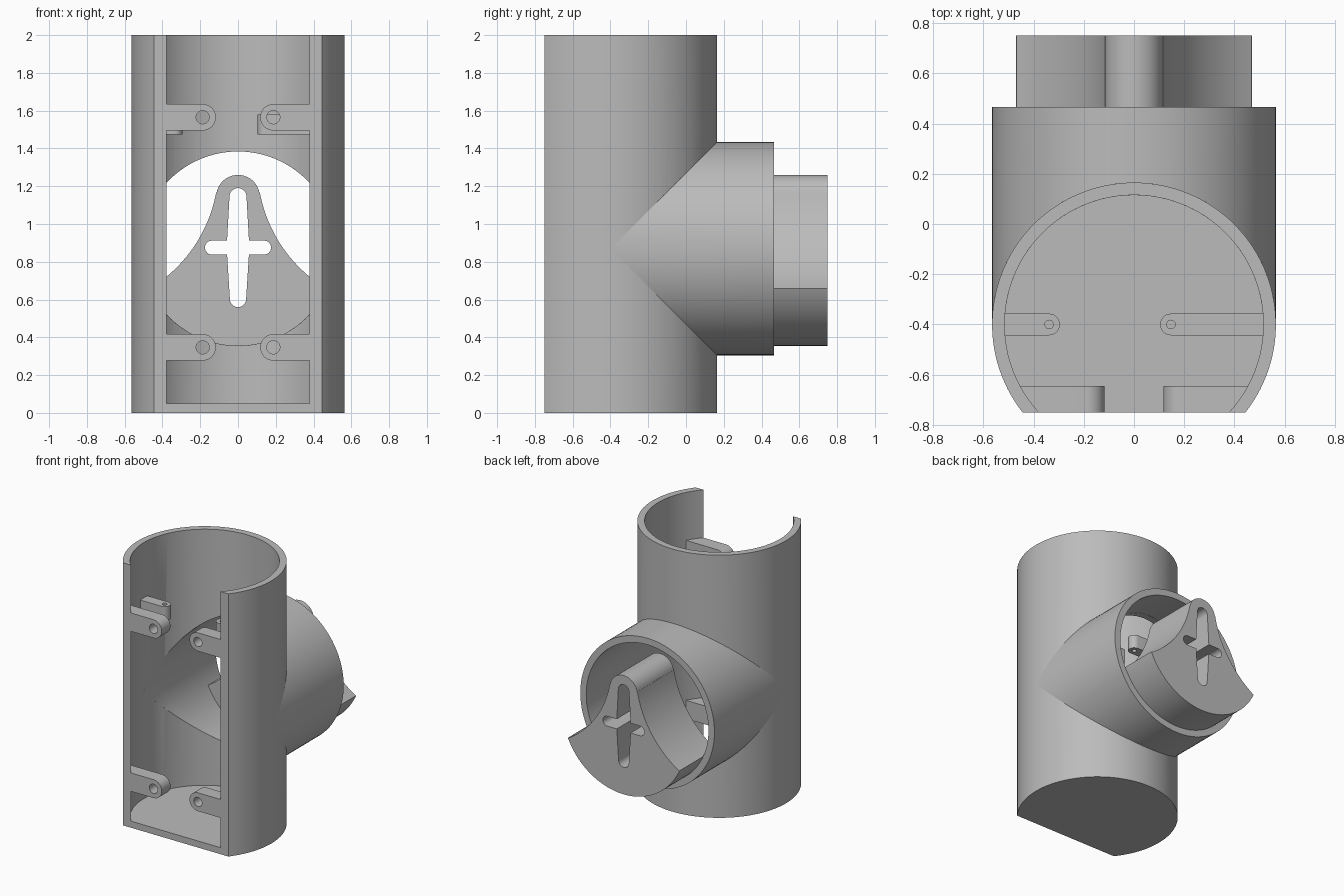
import bpy, bmesh
from math import cos, sin, radians, sqrt, asin, degrees

cube = bpy.data.objects.get("Cube")
if cube:
    bpy.data.objects.remove(cube)

grey = bpy.data.materials.new("plain grey")
grey.use_nodes = True
grey.diffuse_color = (0.5, 0.5, 0.5, 1)
grey.node_tree.nodes["Principled BSDF"].inputs["Base Color"].default_value = (0.5, 0.5, 0.5, 1)

R_OUT, R_IN = 0.565, 0.515      # tube radii
CY, FRONT = -0.4, -0.75         # tube axis and flat front
PZ = 0.87                       # height of the side sleeve axis


def arc(cx, cy, r, a0, a1, n):
    angles = [radians(a0 + (a1 - a0) * i / n) for i in range(n + 1)]
    return [(cx + r * cos(a), cy + r * sin(a)) for a in angles]


def mirrored(half):
    """Close a right-hand half outline by mirroring it in x."""
    return half + [(-x, y) for x, y in reversed(half) if abs(x) > 1e-5]


def finish(name, bm):
    bmesh.ops.recalc_face_normals(bm, faces=bm.faces)
    mesh = bpy.data.meshes.new(name)
    bm.to_mesh(mesh)
    bm.free()
    mesh.materials.append(grey)
    ob = bpy.data.objects.new(name, mesh)
    bpy.context.collection.objects.link(ob)
    return ob


def prism(name, outline, lo, hi, axis="z"):
    """Extrude an outline along z, or an x-z outline along y."""
    bm = bmesh.new()
    place = (lambda p, d: (p[0], p[1], d)) if axis == "z" else (lambda p, d: (p[0], d, p[1]))
    a = [bm.verts.new(place(p, lo)) for p in outline]
    b = [bm.verts.new(place(p, hi)) for p in outline]
    bm.faces.new(a)
    bm.faces.new(b)
    n = len(a)
    for i in range(n):
        j = (i + 1) % n
        bm.faces.new((a[i], a[j], b[j], b[i]))
    return finish(name, bm)


def activate(ob):
    bpy.ops.object.select_all(action="DESELECT")
    ob.select_set(True)
    bpy.context.view_layer.objects.active = ob


def cut(ob, cutter):
    cutter.hide_render = True
    mod = ob.modifiers.new("cut", "BOOLEAN")
    mod.operation = "DIFFERENCE"
    mod.solver = "EXACT"
    mod.object = cutter
    activate(ob)
    bpy.ops.object.modifier_apply(modifier=mod.name)
    bpy.data.objects.remove(cutter)


def circle(cx, cy, r, n):
    return arc(cx, cy, r, 0, 360, n)[:-1]


def open_arc(r):
    """Arc around the tube axis, from front right around the back to front left."""
    a = degrees(asin((FRONT - CY) / r))
    return arc(0, CY, r, a, 180 - a, 90)


parts = []

# Upright tube with flat open front, pierced by the sleeve bore
tube = prism("tube_wall", open_arc(R_OUT) + open_arc(R_IN)[::-1], 0, 2)
cut(tube, prism("bore_cutter", circle(0, PZ, R_IN - 0.001, 96), CY, 0.4, "y"))
parts.append(tube)
parts.append(prism("tube_floor", open_arc(R_IN), 0, 0.05))

# Side sleeve, saddle-fitted to the tube
bm = bmesh.new()
rings = []
for r, end in ((R_OUT, None), (R_OUT, 0.465), (R_IN, 0.465), (R_IN, None)):
    ring = []
    for x, z in circle(0, PZ, r, 96):
        y = CY + sqrt(max(0, r * r - x * x)) if end is None else end
        ring.append(bm.verts.new((x, y, z)))
    rings.append(ring)
for k in range(4):
    a, b = rings[k], rings[(k + 1) % 4]
    for i in range(96):
        j = (i + 1) % 96
        bm.faces.new((a[i], a[j], b[j], b[i]))
parts.append(finish("side_sleeve", bm))

# Hanger block: rounded head, concave flanks, base following the bore
half = arc(0, PZ, R_IN, -90, -24.1, 24)
half += arc(0.86, 1.305, 0.757, -121.2, -169.5, 20)
half += arc(0, 1.145, 0.115, 10.5, 90, 12)
hanger = prism("hanger_block", mirrored(half), 0.31, 0.75, "y")
slot = arc(0, 0.603, 0.043, -90, 0, 8) + [(0.06, 0.875)] + arc(0, 1.145, 0.045, 0, 90, 8)
cut(hanger, prism("slot_cutter", mirrored(slot), 0.2, 0.9, "y"))
bar = arc(0.138, 0.875, 0.037, -90, 90, 12)
cut(hanger, prism("bar_cutter", mirrored(bar), 0.2, 0.9, "y"))
parts.append(hanger)

# Four screw tabs on the front opening
for side, label in ((1, "left"), (-1, "right")):
    for z, level in ((0.347, "lower"), (1.565, "upper")):
        outline = [(0.44, z + 0.07)] + arc(0.187, z, 0.07, 90, 270, 16) + [(0.44, z - 0.07)]
        tab = prism(f"{level}_{label}_screw_tab", [(side * x, y) for x, y in outline],
                    FRONT, -0.645, "y")
        for v in tab.data.vertices:     # follow the curved wall at the back
            if abs(v.co.x) > 0.4 and v.co.y > -0.7:
                v.co.x = side * 0.48
        cut(tab, prism("hole_cutter", circle(side * 0.187, z, 0.035, 24), -0.9, -0.5, "y"))
        parts.append(tab)

# Two level brackets inside the tube
for side, x, label in ((1, 0.147, "left"), (-1, 0.338, "right")):
    outline = [(0.535, CY + 0.043)] + arc(x, CY, 0.043, 90, 270, 14) + [(0.535, CY - 0.043)]
    bracket = prism(f"{label}_inner_bracket", [(side * a, b) for a, b in outline], 1.475, 1.58)
    cut(bracket, prism("hole_cutter", circle(side * x, CY, 0.017, 20), 1.4, 1.7))
    parts.append(bracket)

for ob in parts:
    activate(ob)
    bpy.ops.object.shade_smooth_by_angle(angle=radians(30))
